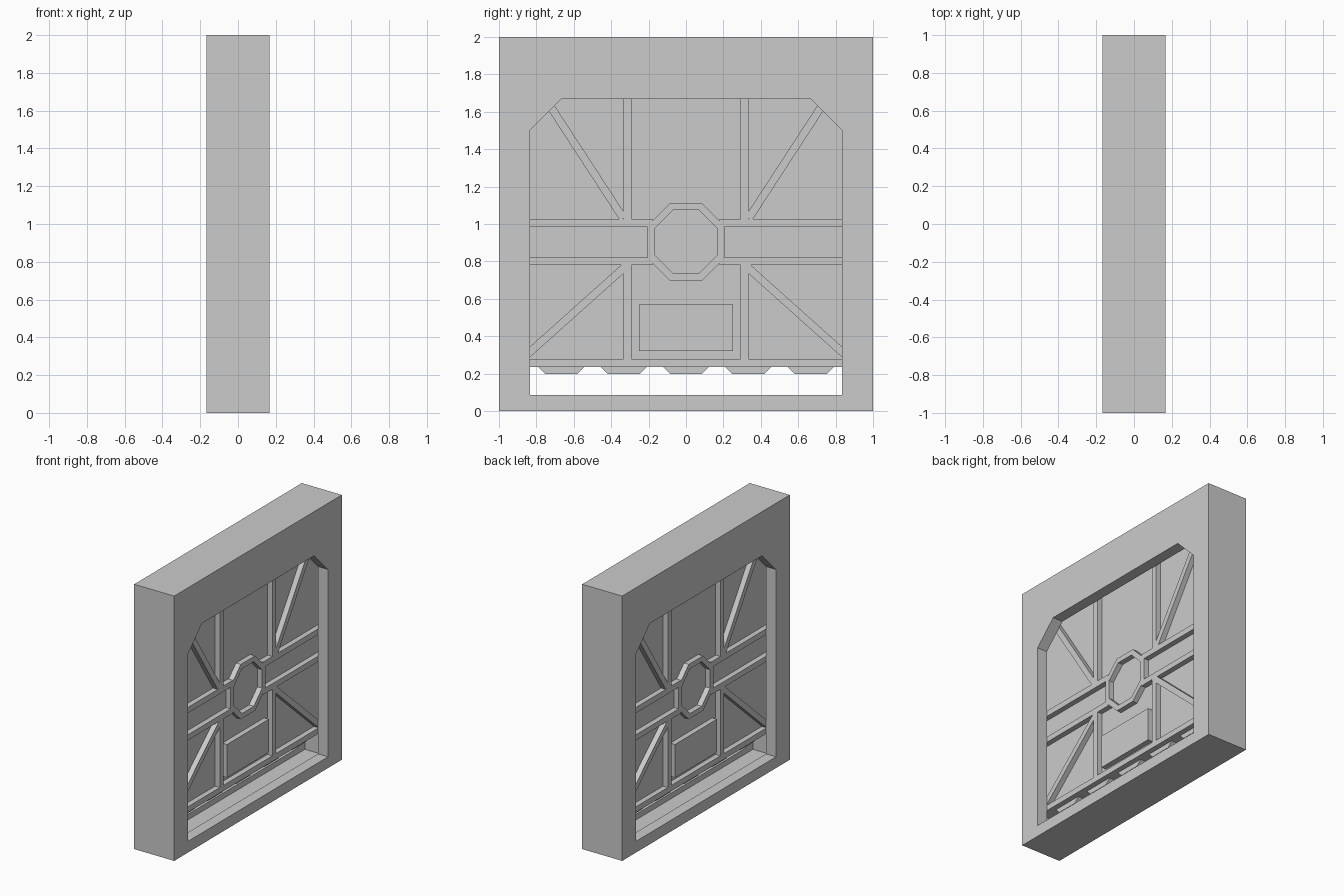
import bpy, bmesh, math
from mathutils import Vector

if "Cube" in bpy.data.objects:
    bpy.data.objects.remove(bpy.data.objects["Cube"])

HALF = 0.167      # half thickness of the frame
RIB = 0.083       # half thickness of the ribs
PANEL = 0.043     # half thickness of the door leaf


def finish(name, bm):
    bmesh.ops.recalc_face_normals(bm, faces=bm.faces)
    mesh = bpy.data.meshes.new(name)
    bm.to_mesh(mesh)
    bm.free()
    obj = bpy.data.objects.new(name, mesh)
    bpy.context.collection.objects.link(obj)
    return obj


def extrude_x(bm, faces, half):
    geo = bmesh.ops.extrude_face_region(bm, geom=faces)["geom"]
    verts = [v for v in geo if isinstance(v, bmesh.types.BMVert)]
    bmesh.ops.translate(bm, verts=verts, vec=(2 * half, 0, 0))


def prism(name, points, half):
    """Extrude a (y, z) outline through the thickness."""
    bm = bmesh.new()
    face = bm.faces.new([bm.verts.new((-half, y, z)) for y, z in points])
    extrude_x(bm, [face], half)
    return finish(name, bm)


def bar(name, y0, y1, z0, z1, half=RIB):
    return prism(name, [(y0, z0), (y1, z0), (y1, z1), (y0, z1)], half)


def strut(name, a, b, width=0.042):
    a, b = Vector(a), Vector(b)
    d = (b - a).normalized() * width / 2
    n = Vector((-d.y, d.x))
    return prism(name, [a + n, a - n, b - n, b + n], RIB)


def arch(w, bottom, top, c):
    """Rectangle with chamfered top corners."""
    return [(-w, bottom), (w, bottom), (w, top - c), (w - c, top),
            (-w + c, top), (-w, top - c)]


# Frame: block with an opening and a wider slot that holds the door
frame = bar("frame", -1, 1, 0, 2, HALF)
cutters = [prism("opening_cutter", arch(0.835, 0.085, 1.667, 0.167), 0.3),
           prism("slot_cutter", arch(0.918, 0.043, 1.75, 0.2), 0.0835)]
bpy.context.view_layer.objects.active = frame
for c in cutters:
    c.hide_render = True
    mod = frame.modifiers.new("cut", 'BOOLEAN')
    mod.operation = 'DIFFERENCE'
    mod.solver = 'EXACT'
    mod.object = c
    bpy.ops.object.modifier_apply(modifier=mod.name)
    bpy.data.objects.remove(c)

# Door leaf, bottom rail and raised plate
prism("door_panel", arch(0.91, 0.237, 1.745, 0.2), PANEL)
bar("bottom_rail", -0.91, 0.91, 0.235, 0.278)
bar("lower_plate", -0.25, 0.25, 0.32, 0.57)

# Teeth under the door
for i in range(-2, 3):
    y = i / 3
    prism("tooth", [(y - 0.127, 0.24), (y - 0.085, 0.198),
                    (y + 0.085, 0.198), (y + 0.127, 0.24)], PANEL)

# Ribs, mirrored left and right
for s in (-1, 1):
    bar("upper_post", s * 0.292, s * 0.335, 1.0, 1.745)
    bar("lower_post", s * 0.292, s * 0.335, 0.25, 0.80)
    bar("upper_crossbar", s * 0.18, s * 0.91, 0.985, 1.028)
    bar("lower_crossbar", s * 0.18, s * 0.91, 0.78, 0.822)
    strut("upper_brace", (s * 0.335, 1.03), (s * 0.755, 1.675))
    strut("lower_brace", (s * 0.32, 0.776), (s * 0.90, 0.257))

# Octagonal hub ring
bm = bmesh.new()
loops = []
for apothem in (0.207, 0.169):
    r = apothem / math.cos(math.pi / 8)
    angles = [(k + 0.5) * math.pi / 4 for k in range(8)]
    loops.append([bm.verts.new((-RIB, r * math.cos(a), 0.905 + r * math.sin(a)))
                  for a in angles])
outer, inner = loops
faces = [bm.faces.new((outer[k], outer[(k + 1) % 8], inner[(k + 1) % 8], inner[k]))
         for k in range(8)]
extrude_x(bm, faces, RIB)
finish("hub_ring", bm)
